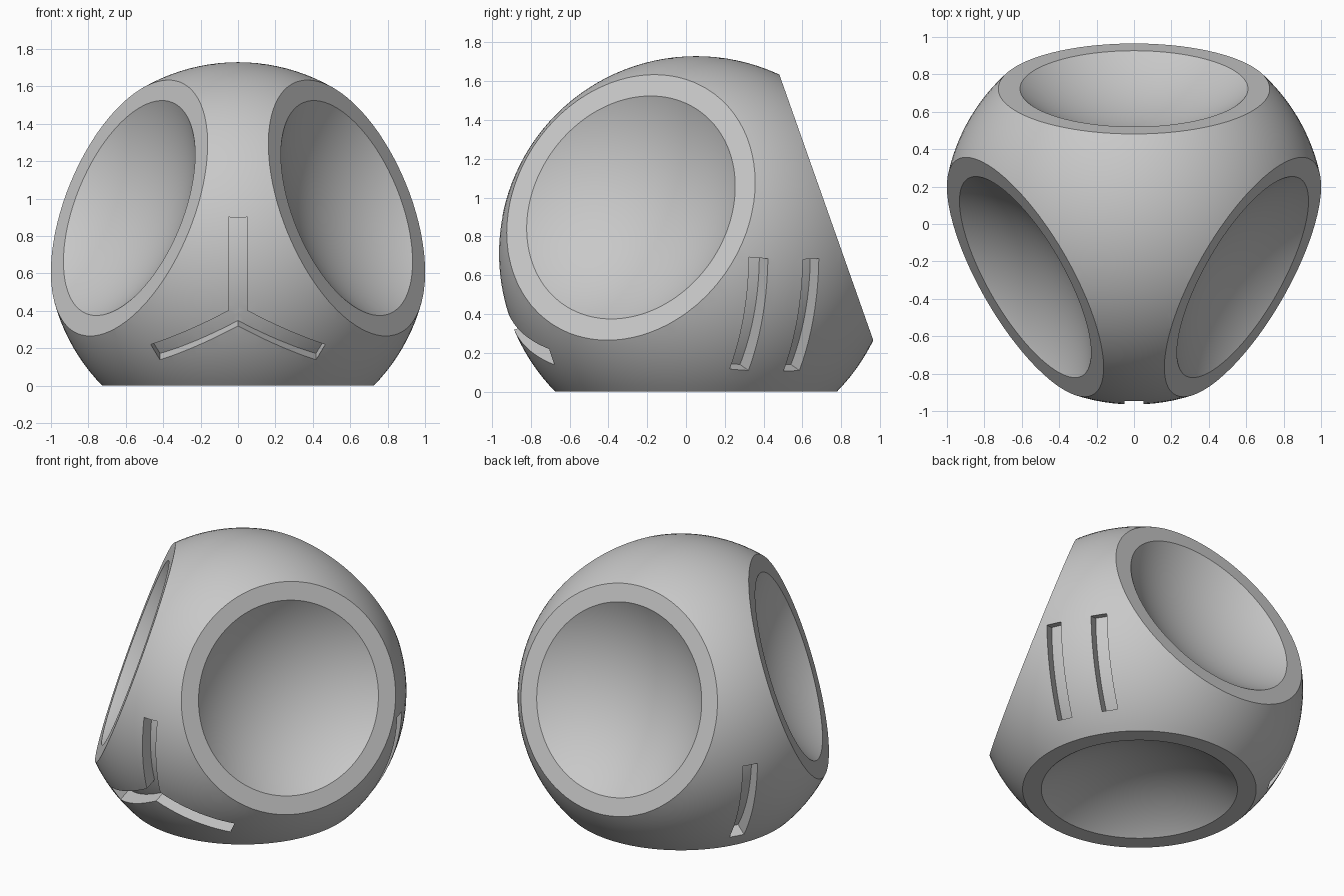
import bpy, bmesh
from math import sin, cos, radians, sqrt
from mathutils import Matrix, Vector

if "Cube" in bpy.data.objects:
    bpy.data.objects.remove(bpy.data.objects["Cube"])

RADIUS, CUT = 1.017, 0.712           # ball radius, distance of the flat cuts
CENTRE = Vector((0, 0.052, CUT))
BOWL_RIM, BOWL_ANGLE = 0.61, radians(37)
FLOOR = 0.93                         # radius of the rounded groove floors

def tilted(azimuth, z):
    a, r = radians(azimuth), sqrt(1 - z * z)
    return Vector((r * cos(a), r * sin(a), z))

def frame(n):
    """Axes across, up and out for a direction on the ball."""
    across = Vector((0, 0, 1)).cross(n)
    across = across.normalized() if across.length > 0.01 else Vector((1, 0, 0))
    m = Matrix((across, n.cross(across), n)).transposed().to_4x4()
    return Matrix.Translation(CENTRE) @ m

def make_object(name, bm):
    mesh = bpy.data.meshes.new(name)
    bm.to_mesh(mesh)
    bm.free()
    ob = bpy.data.objects.new(name, mesh)
    bpy.context.collection.objects.link(ob)
    return ob

def ball(name, radius, matrix):
    bm = bmesh.new()
    bmesh.ops.create_uvsphere(bm, u_segments=120, v_segments=60,
                              radius=radius, matrix=matrix)
    return make_object(name, bm)

def subtract(ob, cutter):
    mod = ob.modifiers.new("cut", "BOOLEAN")
    mod.operation, mod.solver, mod.object = "DIFFERENCE", "EXACT", cutter
    cutter.hide_render = True
    return mod

# Ball with four flat cuts, one towards each side of a tetrahedron
cut_directions = [Vector((0, 0, -1))] + [tilted(a, 1 / 3) for a in (90, 210, 330)]
body = ball("ball_body", RADIUS, Matrix.Translation(CENTRE))
bm = bmesh.new()
bm.from_mesh(body.data)
for n in cut_directions:
    geom = bm.verts[:] + bm.edges[:] + bm.faces[:]
    cut = bmesh.ops.bisect_plane(bm, geom=geom, plane_co=CENTRE + n * CUT,
                                 plane_no=n, clear_outer=True)["geom_cut"]
    rim = [e for e in cut if isinstance(e, bmesh.types.BMEdge)]
    bmesh.ops.contextual_create(bm, geom=rim)
bmesh.ops.recalc_face_normals(bm, faces=bm.faces[:])
bm.to_mesh(body.data)
bm.free()

# Shallow round bowl sunk into each flat cut
bowl_radius = BOWL_RIM / sin(BOWL_ANGLE)
lift = Matrix.Translation((0, 0, CUT + bowl_radius * cos(BOWL_ANGLE)))
cutters = [ball("bowl_cutter", bowl_radius, frame(n) @ lift) for n in cut_directions]

# Grooves: three-armed mark in front, two bars and one bar at the back corners
groove_bm = bmesh.new()

def groove(n, offset, start, end, turn=0):
    bottom, top = 0.7, 1.2
    place = (frame(n) @ Matrix.Rotation(radians(turn), 4, "Z")
             @ Matrix.Translation((offset, (start + end) / 2, (bottom + top) / 2))
             @ Matrix.Diagonal((0.1, end - start, top - bottom, 1)))
    bmesh.ops.create_cube(groove_bm, size=1, matrix=place)

front, back_left, back_right = (tilted(a, -1 / 3) for a in (270, 30, 150))
for turn in (0, 120, 240):
    groove(front, 0, 0, 0.51, turn)
for offset in (-0.203, 0.1):
    groove(back_left, offset, -0.3, 0.31)
groove(back_right, 0, -0.3, 0.305)
grooves = make_object("groove_cutter", groove_bm)

# The groove floors follow the ball
core = ball("groove_floor_core", FLOOR, Matrix.Translation(CENTRE))
subtract(grooves, core).use_self = True
cutters.append(grooves)

# Apply all cuts
bpy.context.view_layer.objects.active = body
for cutter in cutters:
    bpy.ops.object.modifier_apply(modifier=subtract(body, cutter).name)
for helper in cutters + [core]:
    bpy.data.objects.remove(helper)

# Plain grey finish
grey = bpy.data.materials.new("plain_grey")
grey.use_nodes = True
colour = (0.58, 0.58, 0.58, 1)
grey.diffuse_color = colour
grey.node_tree.nodes["Principled BSDF"].inputs["Base Color"].default_value = colour
body.data.materials.clear()
body.data.materials.append(grey)

bpy.ops.object.select_all(action="DESELECT")
body.select_set(True)
bpy.ops.object.shade_smooth_by_angle(angle=radians(25))
